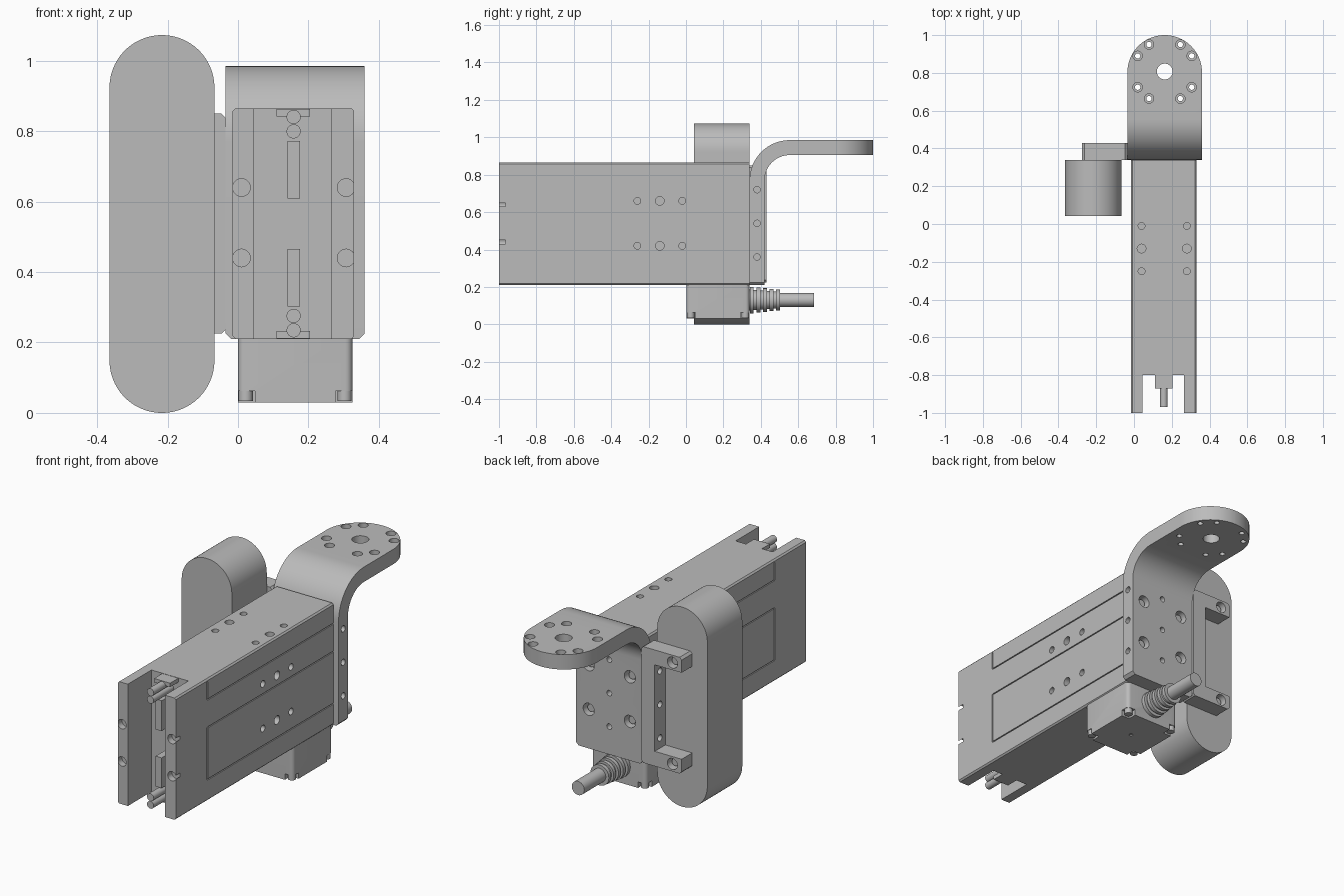
import bpy
import bmesh
import math
from mathutils import Matrix, Vector

if "Cube" in bpy.data.objects:
    bpy.data.objects.remove(bpy.data.objects["Cube"], do_unlink=True)

grey = bpy.data.materials.new("machined grey")
grey.use_nodes = True
grey.diffuse_color = (0.5, 0.5, 0.5, 1)
grey.node_tree.nodes["Principled BSDF"].inputs["Base Color"].default_value = (0.5, 0.5, 0.5, 1)

AXES = {"x": Matrix.Rotation(math.pi / 2, 4, "Y"),
        "y": Matrix.Rotation(-math.pi / 2, 4, "X"),
        "z": Matrix.Identity(4)}


def finish(name, bm):
    bmesh.ops.recalc_face_normals(bm, faces=bm.faces)
    mesh = bpy.data.meshes.new(name)
    bm.to_mesh(mesh)
    bm.free()
    mesh.materials.append(grey)
    obj = bpy.data.objects.new(name, mesh)
    bpy.context.collection.objects.link(obj)
    return obj


def bevel_edges(bm, axis, width, segments=1, pick=lambda p: True):
    """Bevel the edges that run along one axis."""
    i = "xyz".index(axis)
    edges = [e for e in bm.edges
             if abs((e.verts[0].co - e.verts[1].co).normalized()[i]) > 0.99
             and pick((e.verts[0].co + e.verts[1].co) / 2)]
    bmesh.ops.bevel(bm, geom=edges, offset=width, segments=segments,
                    profile=0.5, affect="EDGES", clamp_overlap=False)


def box(name, x, y, z, axis=None, width=0.01, segments=1):
    bm = bmesh.new()
    bmesh.ops.create_cube(bm, size=1)
    for v in bm.verts:
        v.co = [lo + (c + 0.5) * (hi - lo) for c, (lo, hi) in zip(v.co, (x, y, z))]
    if axis:
        bevel_edges(bm, axis, width, segments)
    return finish(name, bm)


def rod(name, start, r, length, axis, r2=None):
    """Cylinder or cone from a start point along a positive axis."""
    bm = bmesh.new()
    bmesh.ops.create_cone(bm, cap_ends=True, segments=32, radius1=r,
                          radius2=r if r2 is None else r2, depth=length,
                          matrix=Matrix.Translation((0, 0, length / 2)))
    bm.transform(Matrix.Translation(start) @ AXES[axis])
    return finish(name, bm)


def cut(target, *cutters):
    bpy.context.view_layer.objects.active = target
    for c in cutters:
        mod = target.modifiers.new("cut", "BOOLEAN")
        mod.operation = "DIFFERENCE"
        mod.solver = "EXACT"
        mod.object = c
        bpy.ops.object.modifier_apply(modifier=mod.name)
        bpy.data.objects.remove(c, do_unlink=True)


def hole(target, start, r, length, axis):
    cut(target, rod("cutter", start, r, length, axis))


# Main actuator body with the open front fork
body = box("actuator_body", (-0.015, 0.33), (-1, 0.34), (0.21, 0.865), "y", 0.008)
cut(body, box("cutter", (0.045, 0.265), (-1.1, -0.8), (0.1, 1)))
for x in (-0.015, 0.33):
    s = (x - 0.006, x + 0.006)
    # Panel seams on both sides
    for z in (0.325, 0.605, 0.755):
        cut(body, box("cutter", s, (-0.73, 0.4), (z - 0.003, z + 0.003)))
    for z0, z1 in ((0.325, 0.605), (0.755, 0.85)):
        cut(body, box("cutter", s, (-0.733, -0.727), (z0, z1)))
    # Side mounting holes
    for z in (0.42, 0.66):
        for y, r in ((-0.26, 0.018), (-0.14, 0.023), (-0.02, 0.018)):
            hole(body, (x - 0.04, y, z), r, 0.08, "x")
# Bolt pockets on the fork tips
for x in (0.01, 0.307):
    for z in (0.44, 0.64):
        hole(body, (x, -1.02, z), 0.025, 0.055, "y")
# Top and bottom mounting holes
for x in (0.04, 0.28):
    for y, r in ((-0.25, 0.018), (-0.13, 0.023), (-0.01, 0.018)):
        hole(body, (x, y, 0.825), r, 0.08, "z")
hole(body, (0.16, -0.13, 0.17), 0.03, 0.07, "z")

# Parts inside the fork, mirrored top and bottom
mid = 0.5375
for side, label in ((1, "upper"), (-1, "lower")):
    def span(a, b):
        return tuple(sorted((mid + side * a, mid + side * b)))
    box(label + "_fork_boss", (0.11, 0.205), (-0.87, -0.79), span(0.305, 0.326))
    box(label + "_fork_bar", (0.14, 0.176), (-0.9, -0.79), span(0.072, 0.235))
    for i, dz in enumerate((0.262, 0.303)):
        rod(f"{label}_fork_pin_{i + 1}", (0.158, -0.97, mid + side * dz), 0.02, 0.18, "y")

# Bent mounting bracket with a rounded tip
bm = bmesh.new()
arc = [math.radians(180 - 90 * i / 16) for i in range(17)]
profile = [(0.34, 0.21)]
profile += [(0.555 + 0.215 * math.cos(a), 0.77 + 0.215 * math.sin(a)) for a in arc]
profile += [(1.0, 0.985), (1.0, 0.905)]
profile += [(0.555 + 0.135 * math.cos(a), 0.77 + 0.135 * math.sin(a)) for a in reversed(arc)]
profile += [(0.42, 0.21)]
face = bm.faces.new([bm.verts.new((-0.035, y, z)) for y, z in profile])
new = bmesh.ops.extrude_face_region(bm, geom=[face])["geom"]
bmesh.ops.translate(bm, vec=(0.395, 0, 0),
                    verts=[v for v in new if isinstance(v, bmesh.types.BMVert)])
bevel_edges(bm, "z", 0.1974, 20, lambda p: p.y > 0.99)
bevel_edges(bm, "y", 0.015, 1, lambda p: p.z < 0.22)
bracket = finish("mounting_bracket", bm)

# Flange holes, counterbored from above
cx, cy = 0.1625, 0.807
hole(bracket, (cx, cy, 0.8), 0.042, 0.3, "z")
for sx in (-1, 1):
    for sy in (-1, 1):
        for dx, dy in ((0.083, 0.143), (0.143, 0.083)):
            p = (cx + sx * dx, cy + sy * dy)
            hole(bracket, (*p, 0.8), 0.014, 0.3, "z")
            hole(bracket, (*p, 0.945), 0.025, 0.1, "z")
# Rear bolt holes and side holes
for x in (0.04, 0.285):
    for z in (0.42, 0.66):
        hole(bracket, (x, 0.375, z), 0.033, 0.1, "y")
        rod("rear_bolt", (x, 0.37, z), 0.02, 0.03, "y")
for z in (0.36, 0.54, 0.72):
    hole(bracket, (cx, 0.37, z), 0.015, 0.1, "y")
    hole(bracket, (0.33, 0.38, z), 0.017, 0.06, "x")

# Side carrier with two arms that hold the pod
carrier = box("pod_carrier", (-0.275, -0.035), (0.34, 0.43), (0.225, 0.85), "y", 0.012)
cut(carrier, box("cutter", (-0.4, -0.115), (0.3, 0.5), (0.305, 0.77)))
for z in (0.265, 0.81):
    hole(carrier, (-0.22, 0.385, z), 0.03, 0.1, "y")
    rod("arm_bolt", (-0.22, 0.38, z), 0.02, 0.025, "y")
for z in (0.36, 0.54, 0.72):
    hole(carrier, (-0.15, 0.385, z), 0.017, 0.06, "x")

# Rounded pod
box("rounded_pod", (-0.365, -0.067), (0.043, 0.34), (0, 1.073), "y", 0.1489, 24)

# Motor housing with corner bolts
motor = box("motor_housing", (0, 0.325), (0.003, 0.339), (0.03, 0.215), "z", 0.02, 5)
for x in (0.022, 0.303):
    for y in (0.025, 0.317):
        sx, sy = (-1 if x < 0.1 else 1), (-1 if y < 0.1 else 1)
        xs = sorted((x - sx * 0.026, x + sx * 0.1))
        ys = sorted((y - sy * 0.026, y + sy * 0.1))
        cut(motor, box("cutter", xs, ys, (0, 0.062)))
        rod("motor_bolt", (x, y, 0.034), 0.02, 0.03, "z")
hole(motor, (0.1625, 0.17, 0), 0.01, 0.035, "z")

# Ribbed strain relief and cable
gx, gz = 0.1625, 0.13
rod("strain_relief_core", (gx, 0.33, gz), 0.056, 0.17, "y", 0.044)
for i in range(5):
    rod(f"strain_relief_rib_{i + 1}", (gx, 0.342 + 0.035 * i, gz),
        0.071 - 0.004 * i, 0.02, "y")
rod("cable", (gx, 0.45, gz), 0.037, 0.235, "y")

# Smooth the round surfaces and keep hard edges
bpy.ops.object.select_all(action="DESELECT")
for obj in bpy.context.scene.objects:
    if obj.type == "MESH" and grey.name in obj.data.materials:
        obj.select_set(True)
        bpy.context.view_layer.objects.active = obj
bpy.ops.object.shade_smooth_by_angle(angle=math.radians(30))
